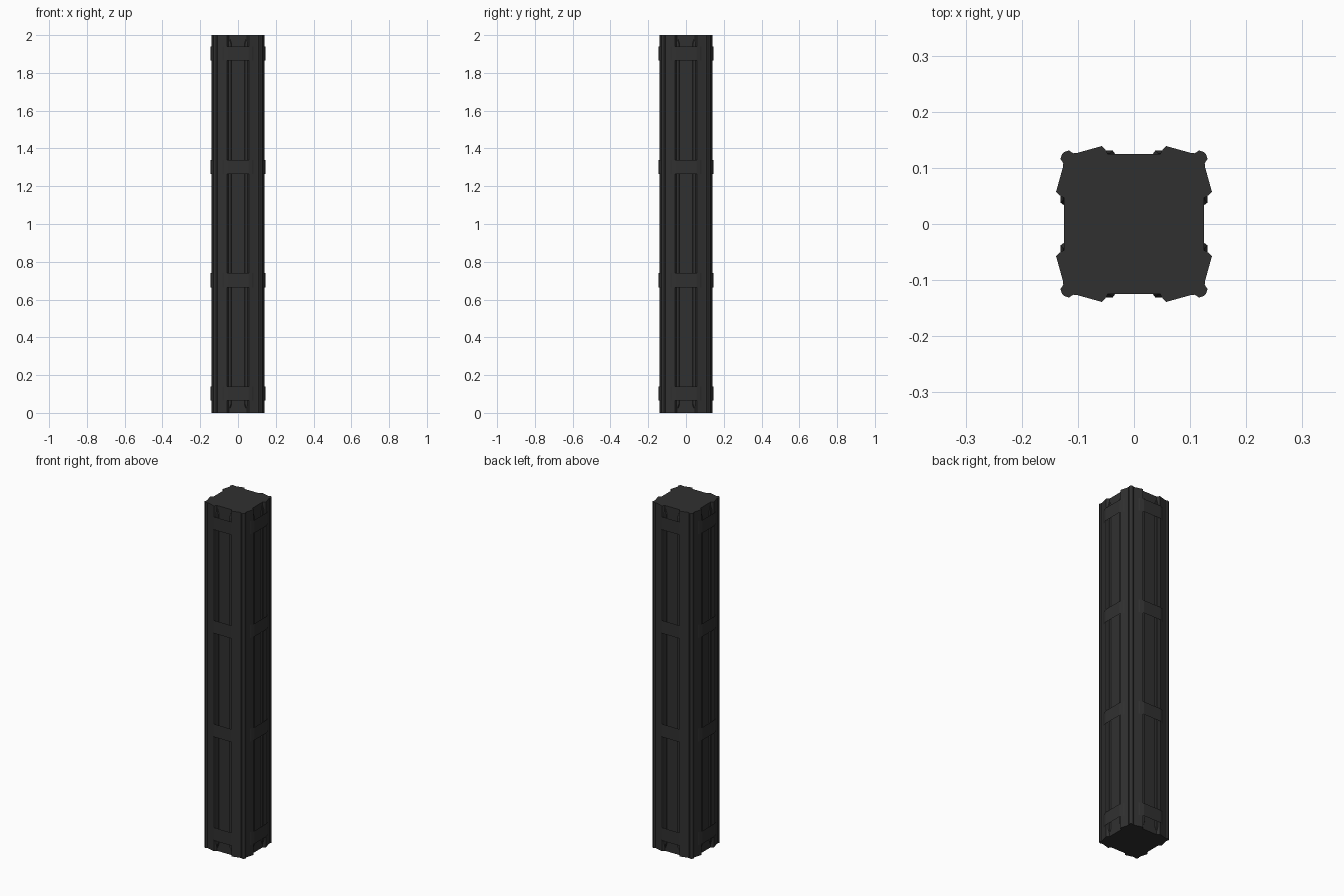
import bpy, bmesh, math
from mathutils import Matrix

if "Cube" in bpy.data.objects:
    bpy.data.objects.remove(bpy.data.objects["Cube"])

mat = bpy.data.materials.new("dark_metal")
mat.diffuse_color = (0.03, 0.03, 0.03, 1)
mat.use_nodes = True
mat.node_tree.nodes["Principled BSDF"].inputs["Base Color"].default_value = mat.diffuse_color


def finish(name, bm, normals=True):
    if normals:
        bmesh.ops.recalc_face_normals(bm, faces=bm.faces)
    me = bpy.data.meshes.new(name)
    bm.to_mesh(me)
    bm.free()
    me.materials.append(mat)
    ob = bpy.data.objects.new(name, me)
    bpy.context.collection.objects.link(ob)
    return ob


def turn(x, y, k):
    # quarter turns about the column axis
    for _ in range(k):
        x, y = y, -x
    return x, y


def loft(bm, rings, caps=True):
    vr = [[bm.verts.new(p) for p in r] for r in rings]
    n = len(vr[0])
    for a, b in zip(vr, vr[1:]):
        for i in range(n):
            j = (i + 1) % n
            bm.faces.new((a[i], a[j], b[j], b[i]))
    if caps:
        bm.faces.new(vr[0][::-1])
        bm.faces.new(vr[-1])


# column shaft: half of one side's outline, mirrored and turned to all four sides
half = [(0.125, 0.128), (0.116, 0.131), (0.108, 0.126), (0.100, 0.127),
        (0.057, 0.139), (0.050, 0.131), (0.047, 0.125)]
side = [(-x, y) for x, y in half] + half[::-1]
outline = [turn(x, y, k) for k in range(4) for x, y in side]
bm = bmesh.new()
loft(bm, [[(x, y, z) for x, y in outline] for z in (0, 2)])
finish("column_shaft", bm)

# groove lips with tapered ends
bm = bmesh.new()
lip_top = [(0.052, 0.124), (0.052, 0.131), (0.038, 0.131), (0.033, 0.124)]
for k in range(4):
    for s in (-1, 1):
        rings = []
        for z, full in ((0.02, 0), (0.045, 1), (1.955, 1), (1.98, 0)):
            ring = []
            for x, y in lip_top:
                if not full:
                    x, y = 0.047 + (x - 0.047) * 0.4, min(y, 0.1255)
                ring.append((*turn(s * x, y, k), z))
            rings.append(ring)
        loft(bm, rings)
finish("groove_lips", bm)

# thin clamp plates at four levels on each side
bm = bmesh.new()
strap = [(-0.083, 0.1335), (-0.075, 0.138), (-0.055, 0.1445),
         (0.055, 0.1445), (0.075, 0.138), (0.083, 0.1335)]
for level in range(4):
    z0 = 0.065 + 0.6 * level
    for k in range(4):
        lo, hi = [[bm.verts.new((*turn(x, y, k), z)) for x, y in strap]
                  for z in (z0, z0 + 0.075)]
        for i in range(len(strap) - 1):
            bm.faces.new((lo[i + 1], lo[i], hi[i], hi[i + 1]))
finish("clamp_plates", bm, normals=False)
